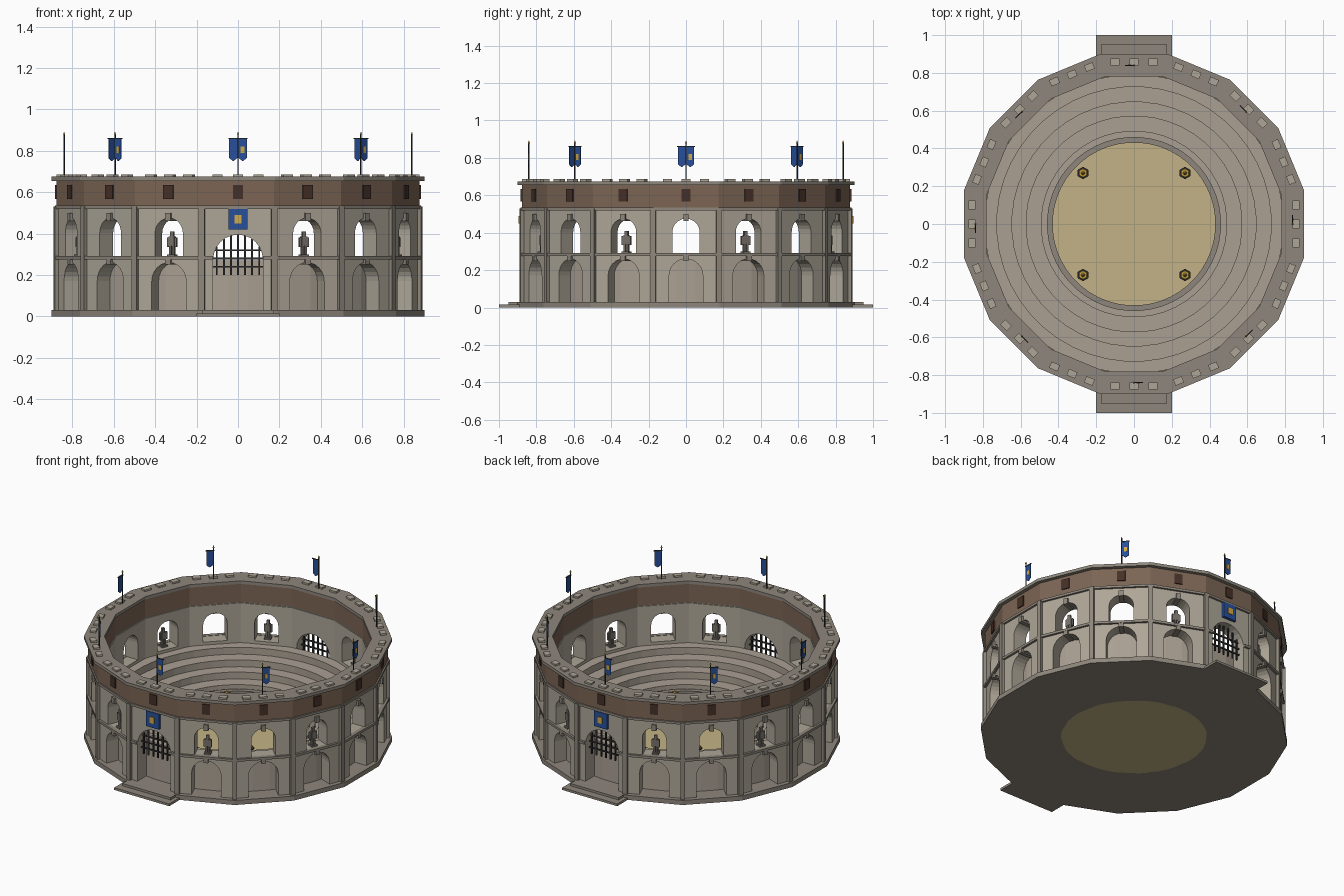
import bpy, bmesh
from math import pi, cos, sin, radians
from mathutils import Matrix, Vector

if "Cube" in bpy.data.objects:
    bpy.data.objects.remove(bpy.data.objects["Cube"])

N = 16
STEP = 2 * pi / N
ALL = [i * STEP for i in range(N)]            # facet directions
GATES = [i * STEP for i in (4, 12)]           # back and front gate facets
BAYS = [a for i, a in enumerate(ALL) if i not in (4, 12)]
STATUES = ALL[1::2]
FLAGS = ALL[0::2]

COL = dict(stone=(0.42, 0.38, 0.31), trim=(0.27, 0.24, 0.20), brown=(0.20, 0.13, 0.09),
           dark=(0.06, 0.03, 0.02), sand=(0.55, 0.45, 0.24), iron=(0.03, 0.03, 0.03),
           blue=(0.02, 0.08, 0.33), gold=(0.65, 0.40, 0.06), seat=(0.40, 0.35, 0.29),
           statue=(0.18, 0.16, 0.14))
MATS = {}
for key, c in COL.items():
    MATS[key] = bpy.data.materials.new(key)
    MATS[key].diffuse_color = (*c, 1)


def finish(name, bm, mat):
    bmesh.ops.recalc_face_normals(bm, faces=bm.faces)
    me = bpy.data.meshes.new(name)
    bm.to_mesh(me)
    bm.free()
    ob = bpy.data.objects.new(name, me)
    bpy.context.collection.objects.link(ob)
    me.materials.append(MATS[mat])
    return ob


def lathe(name, profile, mat, n=N):
    """Closed (apothem, z) profile swept round z with n flat sides."""
    bm = bmesh.new()
    k = 1 / cos(pi / n)
    rings = []
    for i in range(n):
        a = (i + 0.5) * 2 * pi / n
        rings.append([bm.verts.new((r * k * cos(a), r * k * sin(a), z)) for r, z in profile])
    m = len(profile)
    for i in range(n):
        p, q = rings[i], rings[(i + 1) % n]
        for j in range(m):
            bm.faces.new((p[j], q[j], q[(j + 1) % m], p[(j + 1) % m]))
    return finish(name, bm, mat)


def ring(name, ri, ro, z0, z1, mat, n=N):
    return lathe(name, [(ri, z0), (ro, z0), (ro, z1), (ri, z1)], mat, n)


def box(bm, ang, r, t, z):
    """Box from ranges: r outward, t along the facet, z up, turned to a facet."""
    c = [(v[0] + v[1]) / 2 for v in (r, t, z)]
    s = [v[1] - v[0] for v in (r, t, z)]
    bmesh.ops.create_cube(bm, size=1, matrix=Matrix.Rotation(ang, 4, 'Z')
                          @ Matrix.Translation(c) @ Matrix.Diagonal((*s, 1)))


def boxes(name, mat, angles, items):
    bm = bmesh.new()
    for a in angles:
        for it in items:
            box(bm, a, *it)
    return finish(name, bm, mat)


def plate(bm, ang, pts, r0, r1):
    """Outline of (t, z) points extruded outward from r0 to r1."""
    rot = Matrix.Rotation(ang, 3, 'Z')
    f = bm.faces.new([bm.verts.new(rot @ Vector((r0, t, z))) for t, z in pts])
    g = bmesh.ops.extrude_face_region(bm, geom=[f])
    vs = [v for v in g['geom'] if isinstance(v, bmesh.types.BMVert)]
    bmesh.ops.translate(bm, verts=vs, vec=rot @ Vector((r1 - r0, 0, 0)))


def cone(bm, pos, r1, r2, h, n):
    bmesh.ops.create_cone(bm, cap_ends=True, segments=n, radius1=r1, radius2=r2, depth=h,
                          matrix=Matrix.Translation((pos[0], pos[1], pos[2] + h / 2)))


def arch(w, z0, spring, n=12):
    return [(-w, z0)] + [(-w * cos(pi * i / n), spring + w * sin(pi * i / n))
                         for i in range(n + 1)] + [(w, z0)]


def sym(lo, hi):
    return [(-hi, -lo), (lo, hi)]


# Base, arena floor and seating
ring("base_plinth", 0.45, 0.90, 0.0, 0.03, 'trim')
bm = bmesh.new()
cone(bm, (0, 0, 0), 0.435, 0.435, 0.04, 48)
finish("sand_floor", bm, 'sand')
ring("podium_wall", 0.43, 0.46, 0.0, 0.12, 'trim', 48)
prof = [(0.455, 0.005), (0.79, 0.005), (0.79, 0.27)]
z = 0.27
for r in (0.725, 0.645, 0.57, 0.49):
    prof += [(r, z), (r, z - 0.045)]
    z -= 0.045
prof.append((0.455, z))
lathe("seating_tiers", prof, 'seat', 48)

# Outer wall with arches cut through
wall = ring("outer_wall", 0.78, 0.872, 0.03, 0.53, 'stone')
bm = bmesh.new()
for a in BAYS:
    plate(bm, a, arch(0.09, 0.01, 0.17), 0.72, 0.97)
    plate(bm, a, arch(0.073, 0.29, 0.402), 0.72, 0.97)
for a in GATES:
    plate(bm, a, arch(0.12, 0.01, 0.275), 0.72, 0.97)
cutter = finish("arch_cutter", bm, 'stone')
cutter.hide_render = True
mod = wall.modifiers.new("arches", 'BOOLEAN')
mod.operation, mod.solver, mod.object = 'DIFFERENCE', 'EXACT', cutter
bpy.context.view_layer.objects.active = wall
bpy.ops.object.modifier_apply(modifier=mod.name)
bpy.data.objects.remove(cutter)

# Wall trim
boxes("corner_pilasters", 'trim', [a + STEP / 2 for a in ALL],
      [((0.86, 0.905), (-0.014, 0.014), (0.03, 0.53))])
boxes("string_course", 'trim', BAYS, [((0.86, 0.886), (-0.176, 0.176), (0.276, 0.292))])
boxes("gate_string_course", 'trim', GATES,
      [((0.86, 0.886), t, (0.276, 0.292)) for t in sym(0.121, 0.176)])
boxes("keystones", 'trim', BAYS, [((0.80, 0.885), (-0.014, 0.014), (0.462, 0.50)),
                                  ((0.80, 0.885), (-0.014, 0.014), (0.25, 0.28))])
ring("wall_cornice", 0.785, 0.885, 0.52, 0.535, 'trim')

# Timber gallery, coping and low merlons
ring("timber_band", 0.785, 0.877, 0.535, 0.657, 'brown')
boxes("band_shutters", 'dark', ALL, [((0.86, 0.884), (-0.025, 0.025), (0.568, 0.634))])
ring("coping", 0.78, 0.90, 0.655, 0.675, 'trim')
boxes("merlons", 'stone', ALL, [((0.84, 0.876), (t - 0.024, t + 0.024), (0.67, 0.686))
                                for t in (-0.1, 0, 0.1)])

# Gates: steps, portcullis, crest panel
boxes("gate_steps", 'trim', GATES, [((0.88, 1.0), (-0.2, 0.2), (0, 0.015)),
                                    ((0.88, 0.95), (-0.175, 0.175), (0, 0.03))])
bars = []
for i in range(-3, 4):
    t = i * 0.034
    top = 0.275 + (0.12 ** 2 - t * t) ** 0.5
    bars.append(((0.825, 0.835), (t - 0.004, t + 0.004), (0.20, top)))
bars += [((0.826, 0.834), (-0.12, 0.12), (z - 0.004, z + 0.004)) for z in (0.24, 0.28, 0.32)]
boxes("portcullis", 'iron', GATES, bars)
boxes("crest_panel", 'blue', GATES, [((0.865, 0.89), (-0.047, 0.047), (0.42, 0.52))])
boxes("crest_square", 'gold', GATES, [((0.88, 0.895), (-0.017, 0.017), (0.45, 0.49))])

# Statues in every second window
body = [((0.81, 0.85), (-0.02, 0.02), (0.288, 0.30)),
        ((0.818, 0.842), (-0.015, 0.015), (0.34, 0.385)),
        ((0.821, 0.839), (-0.009, 0.009), (0.385, 0.41))]
body += [((0.82, 0.84), t, (0.30, 0.342)) for t in sym(0.002, 0.013)]
body += [((0.822, 0.838), t, (0.335, 0.382)) for t in sym(0.015, 0.025)]
boxes("statues", 'statue', STATUES, body)

# Flag poles and pennants
bm, tips, cloth = bmesh.new(), bmesh.new(), bmesh.new()
for a in FLAGS:
    p = (0.84 * cos(a), 0.84 * sin(a))
    cone(bm, (*p, 0.67), 0.004, 0.004, 0.21, 6)
    cone(tips, (*p, 0.878), 0.006, 0.001, 0.014, 6)
    box(bm, a, (0.837, 0.843), (-0.004, 0.047), (0.857, 0.863))
    plate(cloth, a, [(0.003, 0.858), (0.043, 0.858), (0.043, 0.765),
                     (0.023, 0.750), (0.003, 0.765)], 0.838, 0.842)
finish("flag_poles", bm, 'iron')
finish("pole_tips", tips, 'gold')
finish("flag_cloth", cloth, 'blue')
boxes("flag_emblems", 'gold', FLAGS, [((0.841, 0.844), (0.013, 0.031), (0.79, 0.82))])

# Hexagonal braziers on the sand
stand, coals = bmesh.new(), bmesh.new()
for sx in (-1, 1):
    for sy in (-1, 1):
        x, y = sx * 0.27, sy * 0.27
        cone(stand, (x, y, 0.035), 0.022, 0.012, 0.02, 6)
        cone(stand, (x, y, 0.05), 0.009, 0.009, 0.05, 6)
        cone(stand, (x, y, 0.095), 0.016, 0.033, 0.03, 6)
        cone(coals, (x, y, 0.12), 0.026, 0.022, 0.01, 6)
        cone(coals, (x, y, 0.129), 0.012, 0.001, 0.025, 6)
finish("brazier_stands", stand, 'iron')
finish("brazier_fire", coals, 'gold')

for m in bpy.data.materials:
    if m.users and not m.is_grease_pencil:
        m.use_nodes = True
        m.node_tree.nodes["Principled BSDF"].inputs["Base Color"].default_value = m.diffuse_color
